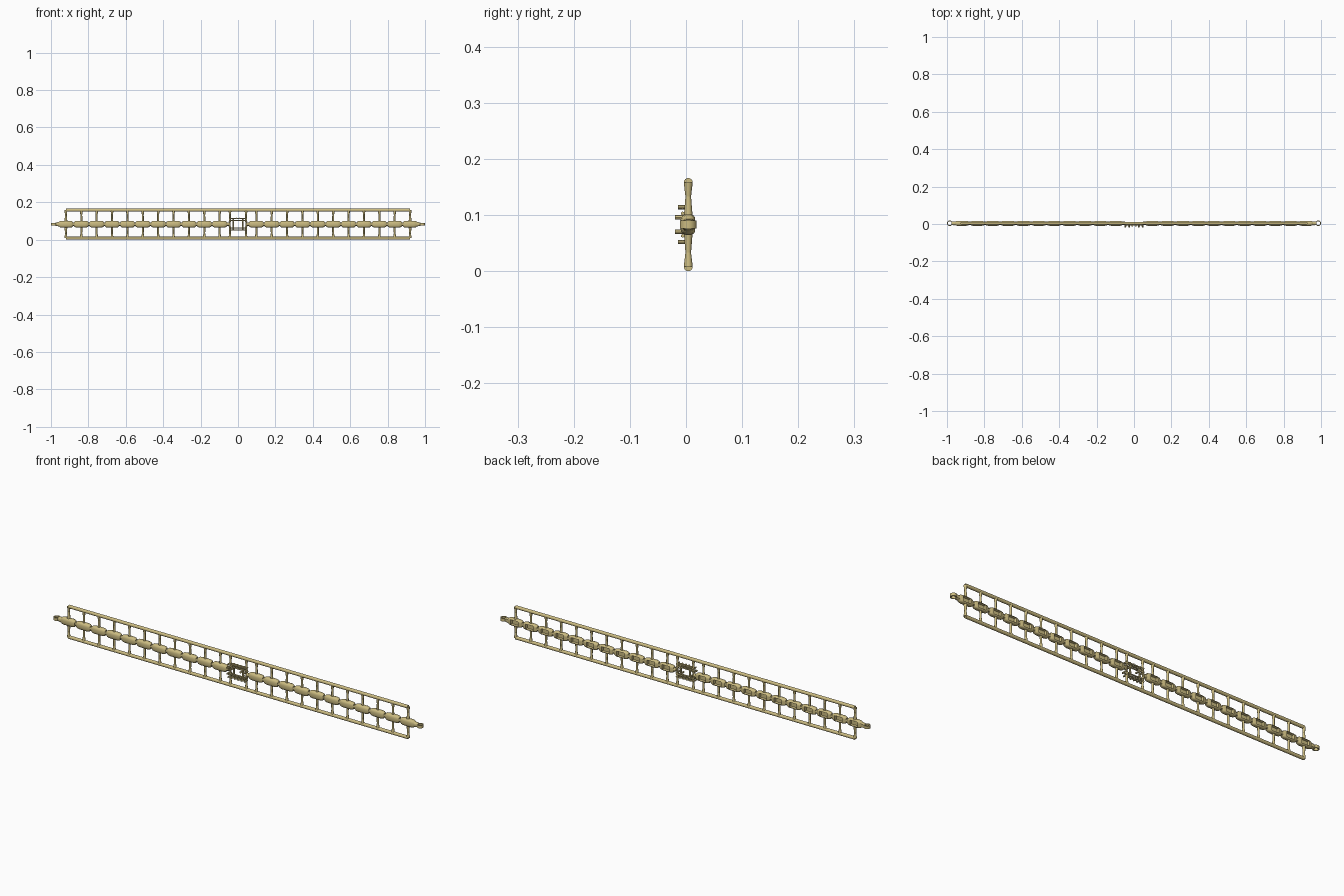
import bpy, bmesh, math
from mathutils import Vector

if "Cube" in bpy.data.objects:
    bpy.data.objects.remove(bpy.data.objects["Cube"])

GOLD = bpy.data.materials.new("pale_gold")
GOLD.diffuse_color = (0.60, 0.50, 0.22, 1)
GOLD.use_nodes = True
GOLD.node_tree.nodes["Principled BSDF"].inputs["Base Color"].default_value = GOLD.diffuse_color
ZC, YC = 0.083, 0.004
PITCH, FIRST = 0.0822, 0.92


def finish(bm, name, smooth=True):
    bmesh.ops.recalc_face_normals(bm, faces=bm.faces)
    me = bpy.data.meshes.new(name)
    bm.to_mesh(me)
    bm.free()
    ob = bpy.data.objects.new(name, me)
    bpy.context.collection.objects.link(ob)
    me.materials.append(GOLD)
    if smooth:
        bpy.ops.object.select_all(action='DESELECT')
        bpy.context.view_layer.objects.active = ob
        ob.select_set(True)
        bpy.ops.object.shade_smooth_by_angle(angle=math.radians(35))
    return ob


def rod(bm, a, b, r1, r2=None, n=12):
    a, b = Vector(a), Vector(b)
    d = b - a
    m = d.to_track_quat('Z', 'Y').to_matrix().to_4x4()
    m.translation = (a + b) / 2
    bmesh.ops.create_cone(bm, cap_ends=True, segments=n, radius1=r1,
                          radius2=r1 if r2 is None else r2, depth=d.length, matrix=m)


def loft(bm, rings):
    loops = [[bm.verts.new(p) for p in ring] for ring in rings]
    n = len(loops[0])
    for p, q in zip(loops, loops[1:]):
        for i in range(n):
            bm.faces.new((p[i], p[(i + 1) % n], q[(i + 1) % n], q[i]))
    bm.faces.new(loops[0])
    bm.faces.new(loops[-1])


def section(x, hz, hy, n=16):
    # rounded front, flattened back
    pts = []
    for i in range(n):
        t = 2 * math.pi * (i + 0.5) / n
        c, s = math.cos(t), math.sin(t)
        z = math.copysign(abs(s) ** 0.7, s) * hz
        y = min(math.copysign(abs(c) ** 0.7, c) * hy, hy * 0.85)
        pts.append((x, YC + y, ZC + z))
    return pts


centres = [s * (FIRST - PITCH * k) for s in (-1, 1) for k in range(11)]

# side rails
for name, z in (("lower_rail", 0.008), ("upper_rail", 2 * ZC - 0.008)):
    bm = bmesh.new()
    rod(bm, (-0.92, YC, z), (0.92, YC, z), 0.008, n=16)
    finish(bm, name)

# rungs, flared where they meet the rails
bm = bmesh.new()
for x in centres + [-0.043, 0.043]:
    for s in (-1, 1):
        w = 0.008 if abs(x) > 0.9 else 0.0055
        rod(bm, (x, YC, ZC + s * 0.012), (x, YC, ZC + s * 0.050), w, 0.005)
        rod(bm, (x, YC, ZC + s * 0.050), (x, YC, ZC + s * 0.075), 0.005, 0.008)
finish(bm, "rungs")

# barrel beads with hollow backs
bm = bmesh.new()
for cx in centres:
    prof = [(-0.038, 0.012, 0.009), (-0.032, 0.0165, 0.0125), (-0.02, 0.0185, 0.0145),
            (0.02, 0.0185, 0.0145), (0.032, 0.0165, 0.0125), (0.038, 0.012, 0.009)]
    loft(bm, [section(cx + x, hz, hy) for x, hz, hy in prof])
bm.normal_update()
bmesh.ops.recalc_face_normals(bm, faces=bm.faces)
backs = [f for f in bm.faces if f.normal.y > 0.97 and f.calc_center_median().y > YC + 0.0115]
bmesh.ops.inset_region(bm, faces=backs, thickness=0.003, depth=0)
for v in {v for f in backs for v in f.verts}:
    v.co.y -= 0.010
finish(bm, "beads")

# connecting links through the bead gaps
bm = bmesh.new()
for s in (-1, 1):
    for k in range(11):
        x = s * (FIRST - PITCH * (k + 0.5))
        rod(bm, (x - 0.009, YC, ZC), (x + 0.009, YC, ZC), 0.0085)
finish(bm, "links")

# tapered end tongues with upright eyelets
bm = bmesh.new()
for s in (-1, 1):
    loft(bm, [section(s * x, hz, hy) for x, hz, hy in
              ((0.95, 0.014, 0.010), (0.963, 0.011, 0.011), (0.975, 0.009, 0.010))])
    rings = [(0.015, -0.007), (0.015, 0.007), (0.010, 0.007), (0.010, -0.007)]
    n = 20
    g = [[bm.verts.new((s * 0.985 + r * math.cos(2 * math.pi * i / n),
                        YC + r * math.sin(2 * math.pi * i / n), ZC + z))
          for i in range(n)] for r, z in rings]
    for j in range(4):
        p, q = g[j], g[(j + 1) % 4]
        for i in range(n):
            bm.faces.new((p[i], p[(i + 1) % n], q[(i + 1) % n], q[i]))
finish(bm, "end_eyelets")

# open central setting
bm = bmesh.new()
for s in (-1, 1):
    for dz in (0.020, 0.031):
        for y in (-0.006, 0.006):
            rod(bm, (-0.048, y, ZC + s * dz), (0.048, y, ZC + s * dz), 0.0032, n=8)
    for x in (0.025, 0.044):
        rod(bm, (s * x, 0.004, ZC - 0.031), (s * x, 0.004, ZC + 0.031), 0.004, n=8)
finish(bm, "setting_frame")

# prongs standing forward from the setting
bm = bmesh.new()
for i in range(6):
    x = -0.045 + 0.018 * i
    for s in (-1, 1):
        rod(bm, (x, 0.010, ZC + s * 0.031), (x, -0.014, ZC + s * 0.031), 0.0038, n=8)
for x in (-0.026, 0.026, -0.046, 0.046):
    for s in (-1, 1):
        rod(bm, (x, 0.010, ZC + s * 0.013), (x, -0.0195, ZC + s * 0.013), 0.0042, n=8)
finish(bm, "setting_prongs")
